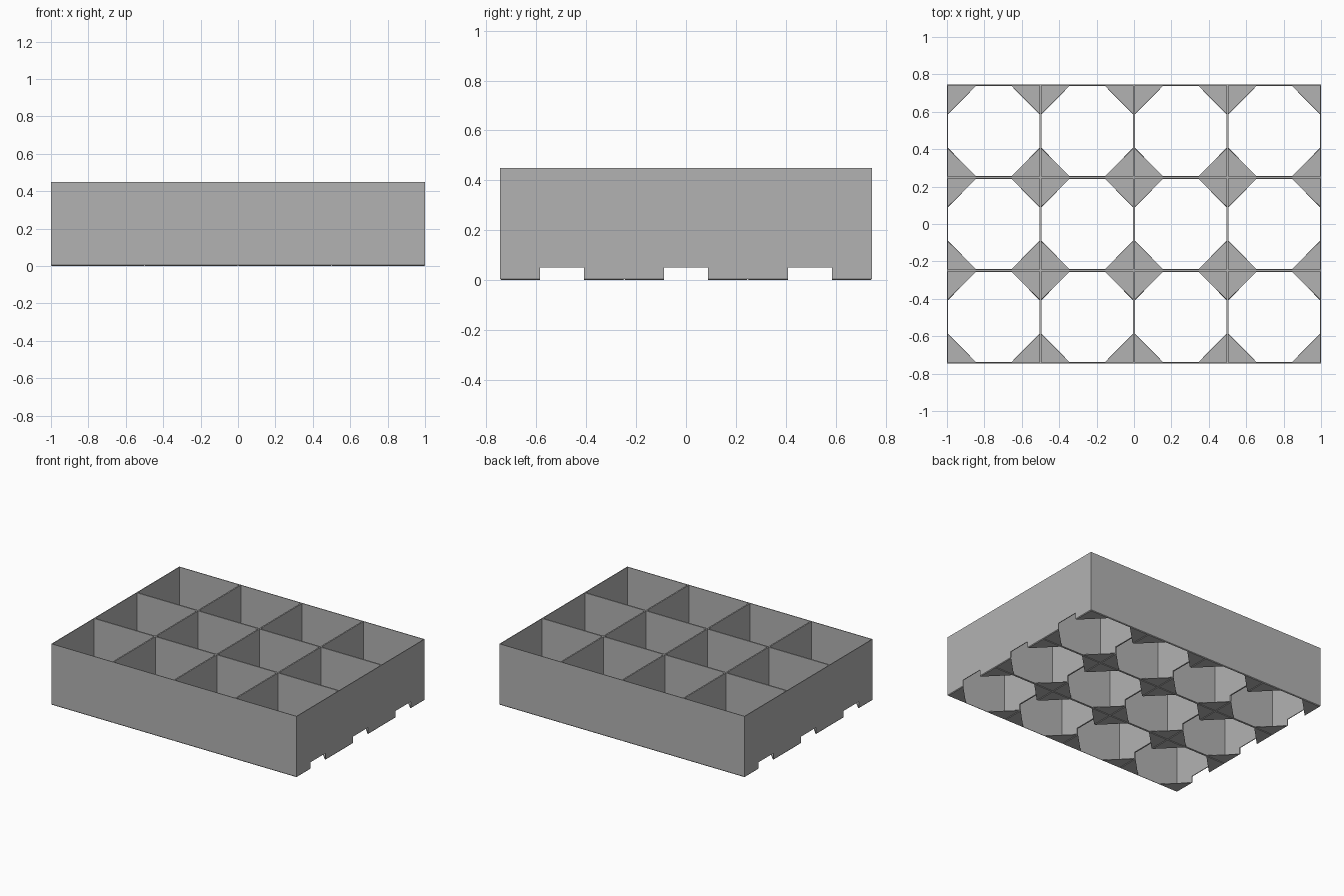
import bpy
import bmesh

cube = bpy.data.objects.get("Cube")
if cube:
    bpy.data.objects.remove(cube, do_unlink=True)

COLS, ROWS = 4, 3
HX, HY, HEIGHT = 1.0, 0.745, 0.45
PX, PY = 2 * HX / COLS, 2 * HY / ROWS
WALL = 0.005        # half thickness of a divider
LIFT = 0.005        # bevel height under every cell
NOTCH = 0.05        # height of the passage through the cross walls
LEG = 0.155         # size of a corner gusset

grey = bpy.data.materials.new("plain grey")
grey.use_nodes = True
colour = (0.45, 0.45, 0.45, 1)
grey.diffuse_color = colour
grey.node_tree.nodes["Principled BSDF"].inputs["Base Color"].default_value = colour


def loft(bm, lower, upper):
    """Closed solid between two matching outlines."""
    a = [bm.verts.new(p) for p in lower]
    b = [bm.verts.new(p) for p in upper]
    bm.faces.new(a[::-1])
    bm.faces.new(b)
    for i in range(len(a)):
        j = (i + 1) % len(a)
        bm.faces.new((a[i], a[j], b[j], b[i]))


def finish(bm, name):
    bmesh.ops.recalc_face_normals(bm, faces=bm.faces)
    mesh = bpy.data.meshes.new(name)
    bm.to_mesh(mesh)
    bm.free()
    mesh.materials.append(grey)
    obj = bpy.data.objects.new(name, mesh)
    bpy.context.collection.objects.link(obj)


def span(centre, limit):
    """Wall extent, kept inside the outer size."""
    return max(centre - WALL, -limit), min(centre + WALL, limit)


# Long walls, running left to right
for r in range(ROWS + 1):
    y0, y1 = span(-HY + r * PY, HY)
    outline = [(-HX, y0), (HX, y0), (HX, y1), (-HX, y1)]
    bm = bmesh.new()
    loft(bm, [(x, y, LIFT) for x, y in outline], [(x, y, HEIGHT) for x, y in outline])
    finish(bm, f"long_wall_{r + 1}")

# Cross walls, notched along the bottom between the gussets
profile = [(HY, HEIGHT), (-HY, HEIGHT), (-HY, LIFT)]
for r in range(ROWS):
    mid = -HY + (r + 0.5) * PY
    reach = PY / 2 - LEG - LIFT
    profile += [(mid - reach, LIFT), (mid - reach, NOTCH),
                (mid + reach, NOTCH), (mid + reach, LIFT)]
profile.append((HY, LIFT))
for c in range(COLS + 1):
    x0, x1 = span(-HX + c * PX, HX)
    bm = bmesh.new()
    loft(bm, [(x0, y, z) for y, z in profile], [(x1, y, z) for y, z in profile])
    finish(bm, f"cross_wall_{c + 1}")

# Corner gussets and edge lips that form the open floor of each cell
bm = bmesh.new()
for c in range(COLS):
    for r in range(ROWS):
        cx, cy = -HX + (c + 0.5) * PX, -HY + (r + 0.5) * PY
        for sy in (-1, 1):
            edge = PY / 2
            for sx in (-1, 1):
                def outline(inset, z):
                    ox, oy = PX / 2 - inset, edge - inset
                    inner = edge - WALL
                    pts = [(ox, oy), (PX / 2 - LEG, oy),
                           (PX / 2 - LEG, inner - 0.002), (ox, inner - LEG)]
                    return [(cx + sx * x, cy + sy * y, z) for x, y in pts]
                loft(bm, outline(0.004, 0), outline(0, LIFT))
            half = PX / 2 - LEG

            def lip(inset, z):
                pts = [(-half, edge - inset), (half, edge - inset),
                       (half, edge - WALL - 0.002), (-half, edge - WALL - 0.002)]
                return [(cx + x, cy + sy * y, z) for x, y in pts]
            loft(bm, lip(0.004, 0), lip(0, LIFT))
finish(bm, "floor_gussets")
